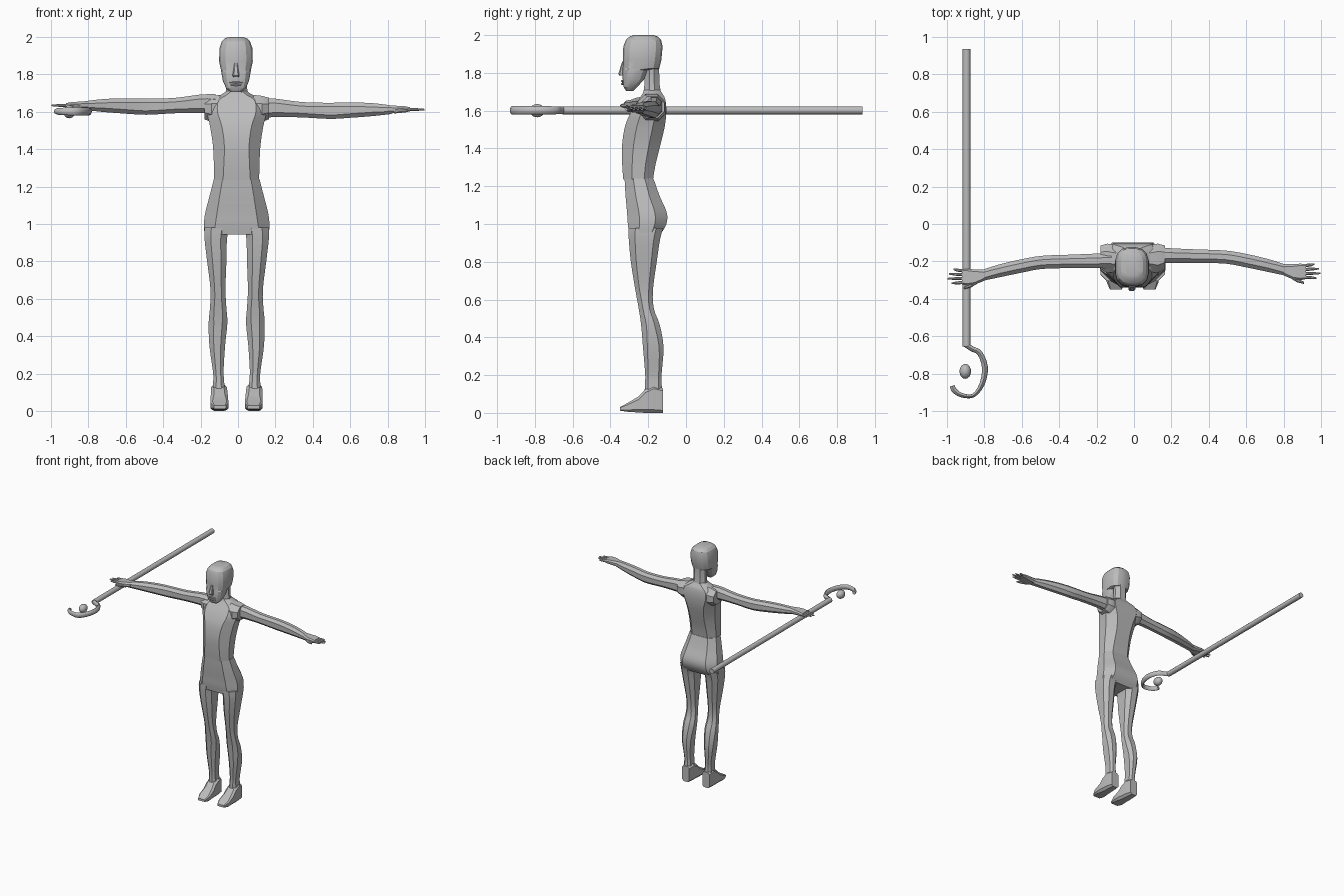
import bpy, bmesh, math
from mathutils import Vector

if "Cube" in bpy.data.objects:
    bpy.data.objects.remove(bpy.data.objects["Cube"])

CX = -0.007  # body centre line
grey = bpy.data.materials.new("plain grey")
grey.diffuse_color = (0.5, 0.5, 0.5, 1)
grey.use_nodes = True
grey.node_tree.nodes["Principled BSDF"].inputs["Base Color"].default_value = grey.diffuse_color


def finish(name, bm, angle=30):
    bmesh.ops.recalc_face_normals(bm, faces=bm.faces)
    me = bpy.data.meshes.new(name)
    bm.to_mesh(me)
    bm.free()
    ob = bpy.data.objects.new(name, me)
    bpy.context.collection.objects.link(ob)
    me.materials.append(grey)
    bpy.ops.object.select_all(action='DESELECT')
    ob.select_set(True)
    bpy.context.view_layer.objects.active = ob
    bpy.ops.object.shade_smooth_by_angle(angle=math.radians(angle))
    return ob


def resample(rows, steps):
    """Catmull-Rom through the rows of numbers."""
    out = []
    for i in range(len(rows) - 1):
        p = [rows[max(i - 1, 0)], rows[i], rows[i + 1], rows[min(i + 2, len(rows) - 1)]]
        for s in range(steps):
            t = s / steps
            out.append([b + 0.5 * t * (c - a + t * (2*a - 5*b + 4*c - d + t * (3*(b - c) + d - a)))
                        for a, b, c, d in zip(*p)])
    return out + [rows[-1]]


def loft(name, axis, rows, steps=3, corner=0.3, segs=1, angle=30):
    """Skin rounded boxes; each row is position, a0, a1, b0, b1."""
    bm = bmesh.new()
    rings = []
    for pos, a0, a1, b0, b1 in resample(rows, steps) if steps > 1 else rows:
        ra, rb = (a1 - a0) / 2, (b1 - b0) / 2
        ca, cb = (a0 + a1) / 2, (b0 + b1) / 2
        k = corner * 2 * min(ra, rb)
        ring = []
        for q, (sx, sy) in enumerate(((1, 1), (-1, 1), (-1, -1), (1, -1))):
            for s in range(segs + 1):
                th = math.pi / 2 * (q + s / segs)
                a = ca + sx * (ra - k) + k * math.cos(th)
                b = cb + sy * (rb - k) + k * math.sin(th)
                ring.append(bm.verts.new({'x': (pos, a, b), 'y': (a, pos, b), 'z': (a, b, pos)}[axis]))
        rings.append(ring)
    for r, s in zip(rings, rings[1:]):
        for i in range(len(r)):
            j = (i + 1) % len(r)
            bm.faces.new((r[i], r[j], s[j], s[i]))
    bm.faces.new(rings[0])
    bm.faces.new(rings[-1])
    return finish(name, bm, angle)


def centred(rows):
    return [(z, CX - w, CX + w, f, b) for z, w, f, b in rows]


# Hips and chest, meeting in a crease at the waist
loft("hips", 'z', centred([(0.945, .172, -.300, -.135), (1.0, .175, -.308, -.104),
     (1.06, .168, -.312, -.102), (1.15, .145, -.320, -.140), (1.24, .122, -.325, -.172)]), 4)
loft("chest", 'z', centred([(1.235, .120, -.332, -.175), (1.32, .122, -.338, -.160),
     (1.42, .127, -.338, -.135), (1.52, .142, -.322, -.112), (1.60, .158, -.288, -.104),
     (1.66, .138, -.250, -.110), (1.69, .085, -.230, -.125), (1.71, .055, -.222, -.138)]), 4)
loft("neck", 'z', centred([(1.66, .066, -.232, -.125), (1.74, .054, -.220, -.140),
     (1.86, .054, -.222, -.142)]), 2, .35)

# Head with a jaw in front and an overhanging skull behind
HX = -0.011
loft("head", 'z', [(z, HX - w, HX + w, f, b) for z, w, f, b in [
    (1.705, .030, -.318, -.278), (1.725, .052, -.330, -.258), (1.765, .070, -.335, -.222),
    (1.815, .079, -.335, -.200), (1.822, .080, -.335, -.142), (1.87, .090, -.334, -.130),
    (1.94, .088, -.332, -.124), (1.975, .076, -.318, -.132), (1.993, .058, -.298, -.150),
    (2.0, .036, -.275, -.172)]], 1, .38, 3, 25)
loft("nose", 'z', [(1.785, HX - .016, HX + .016, -.352, -.32), (1.795, HX - .018, HX + .018, -.358, -.32),
                   (1.86, HX - .008, HX + .008, -.338, -.32)], 1, .2)
for z, n in ((1.742, "lower_lip"), (1.757, "upper_lip")):
    loft(n, 'x', [(HX - .034, -.334, -.325, z - .002, z + .002), (HX, -.343, -.325, z - .007, z + .006),
                  (HX + .034, -.334, -.325, z - .002, z + .002)], 1)

for side, label in ((-1, "left"), (1, "right")):
    # Leg: thigh, knee, calf and ankle
    leg = [(0.10, .062, .130, -.220, -.124), (0.17, .068, .125, -.216, -.130),
           (0.22, .070, .128, -.217, -.128), (0.35, .062, .146, -.228, -.119),
           (0.47, .050, .150, -.238, -.140), (0.55, .055, .143, -.250, -.170),
           (0.65, .060, .140, -.268, -.175), (0.80, .055, .158, -.292, -.155),
           (0.92, .052, .172, -.303, -.137), (0.98, .040, .172, -.305, -.120)]
    loft(label + "_leg", 'z', [(z, CX + min(side*i, side*o), CX + max(side*i, side*o), f, b)
                               for z, i, o, f, b in leg], 3, .28)
    # Foot sloping from ankle to toe
    foot = [(-.122, .062, .128, 0, .13), (-.17, .052, .136, 0, .145), (-.215, .050, .138, 0, .125),
            (-.25, .046, .139, .002, .088), (-.31, .044, .139, .006, .052), (-.35, .058, .122, .012, .030)]
    loft(label + "_foot", 'y', [(y, CX + min(side*i, side*o), CX + max(side*i, side*o), a, b)
                                for y, i, o, a, b in foot], 1, .2)
    # Shoulder cap
    loft(label + "_shoulder", 'x', [(CX + side * x, a, b, c, d) for x, a, b, c, d in
         [(.09, -.255, -.112, 1.54, 1.69), (.135, -.262, -.105, 1.545, 1.685),
          (.172, -.240, -.115, 1.56, 1.675)]], 1)
    # Arm bending forward to the hand
    dy, dz = (-.028, .022) if side < 0 else (0, 0)
    arm = [(.12, -.210, -.125, 1.565, 1.672), (.20, -.208, -.130, 1.572, 1.670),
           (.34, -.208, -.136, 1.570, 1.652), (.49, -.212, -.142, 1.562, 1.648),
           (.60, -.232, -.160, 1.568, 1.650), (.72, -.257, -.188, 1.577, 1.646),
           (.82, -.278, -.220, 1.588, 1.634)]
    loft(label + "_arm", 'x', [(side * x, a + dy, b + dy, c + dz, d + dz) for x, a, b, c, d in arm], 3, .3)
    palm = [(.80, -.275, -.215, 1.590, 1.636), (.85, -.296, -.215, 1.594, 1.632),
            (.89, -.300, -.212, 1.598, 1.630), (.92, -.294, -.215, 1.602, 1.624)]
    loft(label + "_palm", 'x', [(side * x, a + dy, b + dy, c + dz, d + dz) for x, a, b, c, d in palm], 1, .3)
    # Four fingers
    for i, tip in enumerate((.975, .998, .99, .965)):
        y = -.284 + .020 * i + dy
        loft(f"{label}_finger_{i + 1}", 'x', [
            (side * x, y + s - r, y + s + r, 1.612 + dz - r, 1.612 + dz + r)
            for x, r, s in ((.90, .009, 0), (.95, .008, .003 * (i - 1)), (tip, .004, .005 * (i - 1)))], 1)
    # Thumb along the front edge
    loft(label + "_thumb", 'x', [(side * x, y + dy - r, y + dy + r, 1.605 + dz - r, 1.605 + dz + r)
                                 for x, y, r in ((.835, -.275, .014), (.87, -.300, .011), (.91, -.315, .006))], 1)

# Staff shaft
SX, SZ = -.895, 1.602
bm = bmesh.new()
bmesh.ops.create_cone(bm, cap_ends=True, segments=12, radius1=.021, radius2=.021, depth=1.59)
for v in bm.verts:
    v.co = Vector((SX + v.co.x, .14 + v.co.z, SZ + v.co.y))
finish("staff_shaft", bm, 40)

# Curved hook: a flat band swept along a path, as x, y, half width, half height
path = resample([(-.90, -.645, .014, .020), (-.865, -.668, .014, .020), (-.825, -.69, .014, .021),
                 (-.797, -.765, .016, .022), (-.812, -.855, .014, .022), (-.860, -.918, .010, .022),
                 (-.925, -.914, .012, .020), (-.962, -.888, .014, .018), (-.972, -.865, .013, .015)], 3)
bm = bmesh.new()
rings = []
for i, (x, y, w, h) in enumerate(path):
    p, q = path[max(i - 1, 0)], path[min(i + 1, len(path) - 1)]
    d = Vector((q[0] - p[0], q[1] - p[1], 0)).normalized()
    n = Vector((d.y, -d.x, 0))
    rings.append([bm.verts.new(Vector((x, y, SZ)) + n * w * math.cos(a) + Vector((0, 0, h * math.sin(a))))
                  for a in (k * math.pi / 4 for k in range(8))])
for r, s in zip(rings, rings[1:]):
    for i in range(8):
        bm.faces.new((r[i], r[i - 1], s[i - 1], s[i]))
bm.faces.new(rings[0])
bm.faces.new(rings[-1])
finish("staff_hook", bm, 50)

# Orb floating inside the hook
bm = bmesh.new()
bmesh.ops.create_uvsphere(bm, u_segments=16, v_segments=10, radius=1)
for v in bm.verts:
    v.co = Vector((-.902 + .031 * v.co.x, -.788 + .040 * v.co.y, SZ - .002 + .035 * v.co.z))
finish("orb", bm, 60)
